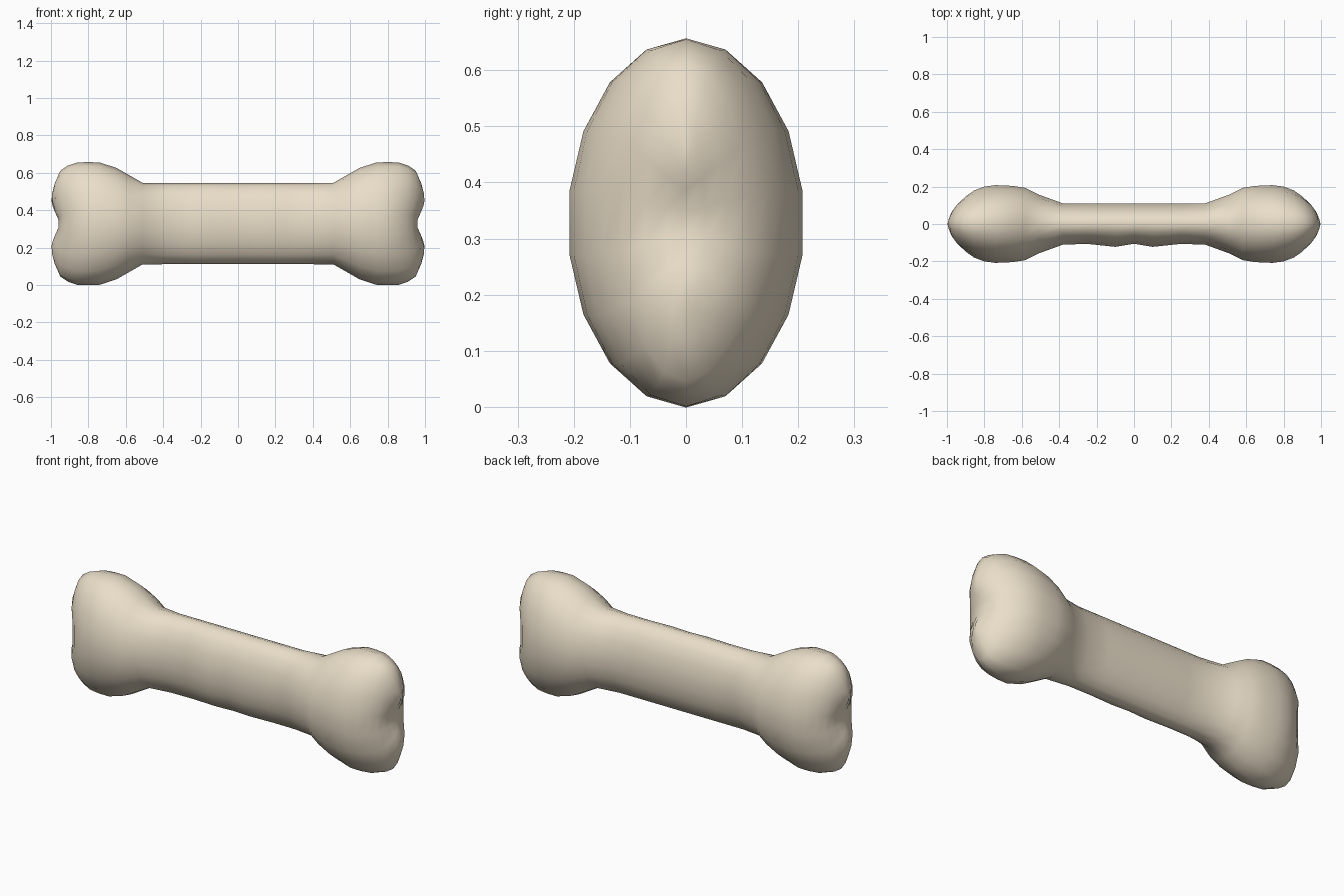
import bpy, bmesh, math

if "Cube" in bpy.data.objects:
    bpy.data.objects.remove(bpy.data.objects["Cube"])

SIDES = 18
ZC = 0.328

# Half profile: x, half depth (y), half height (z), dent strength of the end notch
half = [
    (0.10, 0.112, 0.217, 0), (0.25, 0.112, 0.217, 0), (0.38, 0.112, 0.217, 0),
    (0.51, 0.160, 0.218, 0), (0.58, 0.196, 0.258, 0), (0.65, 0.207, 0.298, 0),
    (0.74, 0.211, 0.327, 0), (0.80, 0.203, 0.329, 0), (0.86, 0.182, 0.327, 0.2),
    (0.91, 0.150, 0.310, 0.4), (0.95, 0.115, 0.283, 0.6), (0.98, 0.074, 0.215, 0.9),
    (0.995, 0.035, 0.160, 1), (1.0, 0.0, 0.120, 1),
]
# Small waves along the front of the shaft
ripple = {0.0: -0.005, 0.10: 0.012, 0.25: -0.004}

sections = ([(-x, a, b, d) for x, a, b, d in reversed(half)]
            + [(0.0, 0.112, 0.217, 0)] + half)

# Loft the oval rings from end to end
bm = bmesh.new()
rings = []
for x, hy, hz, dent in sections:
    ring = []
    for i in range(SIDES):
        t = 2 * math.pi * i / SIDES
        y, z = hy * math.sin(t), hz * math.cos(t)
        if y < 0:
            y += ripple.get(abs(x), 0) * math.sin(t)
        shift = 0.043 * dent * math.exp(-(z / 0.075) ** 2)
        ring.append(bm.verts.new((x - math.copysign(shift, x), y, ZC + z)))
    rings.append(ring)
for r, s in zip(rings, rings[1:]):
    for i in range(SIDES):
        j = (i + 1) % SIDES
        bm.faces.new((r[i], r[j], s[j], s[i]))

# Close each end where the last ring folds into a ridge
bmesh.ops.remove_doubles(bm, verts=bm.verts, dist=0.0005)
bmesh.ops.recalc_face_normals(bm, faces=bm.faces)
for f in bm.faces:
    f.smooth = True

mesh = bpy.data.meshes.new("bone")
bm.to_mesh(mesh)
bm.free()
bone = bpy.data.objects.new("bone", mesh)
bpy.context.collection.objects.link(bone)

# Ivory colour
mat = bpy.data.materials.new("ivory")
mat.diffuse_color = (0.82, 0.73, 0.58, 1)
mat.use_nodes = True
mat.node_tree.nodes["Principled BSDF"].inputs["Base Color"].default_value = mat.diffuse_color
mesh.materials.append(mat)
